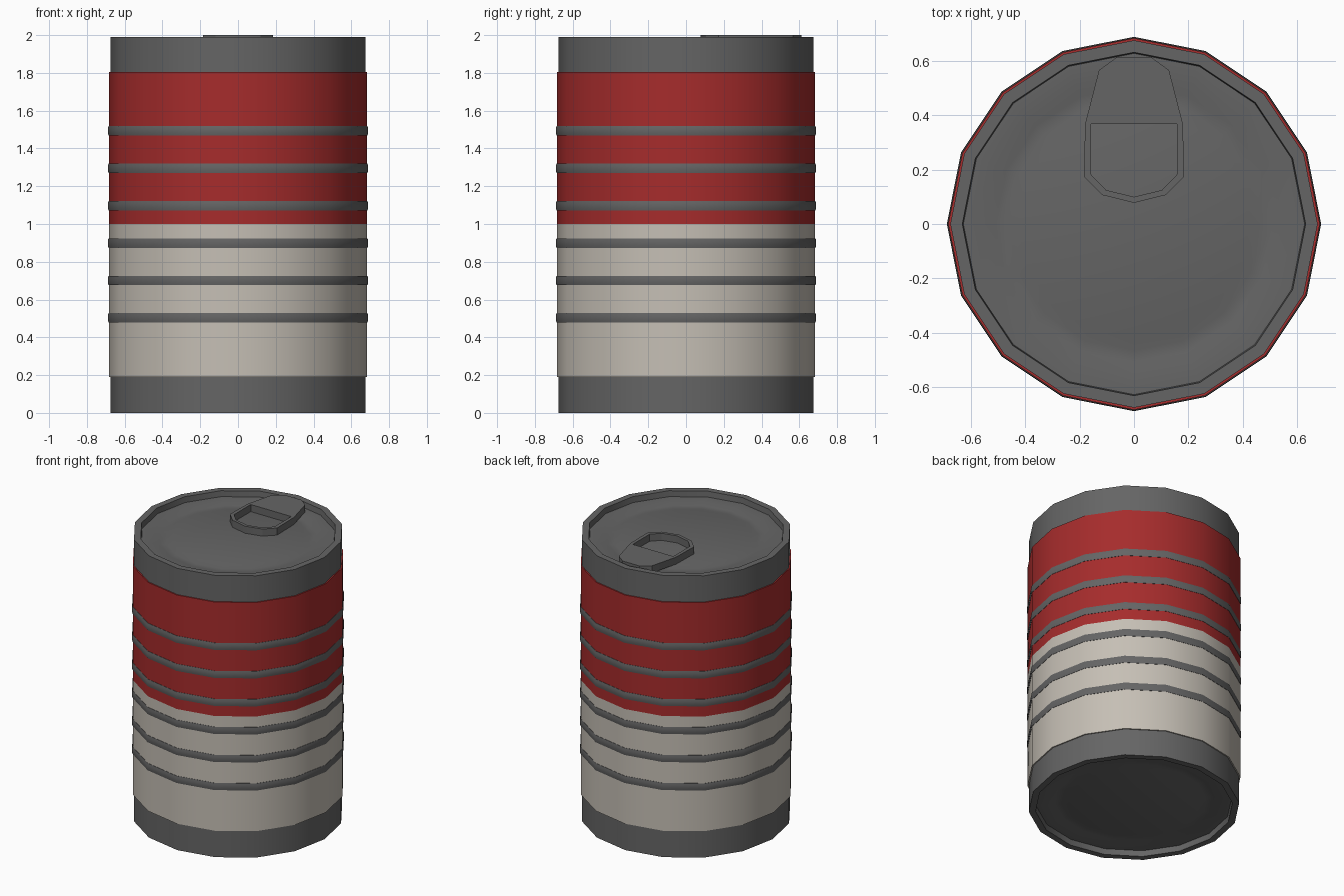
import bpy, bmesh, math

if "Cube" in bpy.data.objects:
    bpy.data.objects.remove(bpy.data.objects["Cube"])

SIDES = 16
HEIGHT = 1.99


def material(name, rgb):
    m = bpy.data.materials.new(name)
    m.diffuse_color = (*rgb, 1)
    m.use_nodes = True
    m.node_tree.nodes["Principled BSDF"].inputs["Base Color"].default_value = m.diffuse_color
    return m


METAL = material("dark_metal", (0.13, 0.13, 0.13))
RED = material("red_paint", (0.38, 0.025, 0.025))
CREAM = material("cream_paint", (0.56, 0.52, 0.46))


def finish(name, bm, mat):
    bmesh.ops.remove_doubles(bm, verts=bm.verts, dist=1e-5)
    bmesh.ops.recalc_face_normals(bm, faces=bm.faces)
    mesh = bpy.data.meshes.new(name)
    bm.to_mesh(mesh)
    bm.free()
    mesh.materials.append(mat)
    ob = bpy.data.objects.new(name, mesh)
    bpy.context.collection.objects.link(ob)
    bpy.ops.object.select_all(action='DESELECT')
    ob.select_set(True)
    bpy.context.view_layer.objects.active = ob
    bpy.ops.object.shade_smooth_by_angle(angle=math.radians(30))
    return ob


def lathe(name, profile, mat, closed=False):
    """Revolve (radius, z) points around the z axis."""
    bm = bmesh.new()
    verts = [bm.verts.new((r, 0, z)) for r, z in profile]
    pairs = list(zip(verts, verts[1:]))
    if closed:
        pairs.append((verts[-1], verts[0]))
    edges = [bm.edges.new(p) for p in pairs]
    bmesh.ops.spin(bm, geom=verts + edges, cent=(0, 0, 0), axis=(0, 0, 1),
                   angle=math.tau, steps=SIDES, use_merge=True)
    return finish(name, bm, mat)


# Can body: recessed lid with a pressed groove, repeated at the bottom
lid = [(0, 1.95), (0.425, 1.95), (0.465, 1.94), (0.51, 1.94), (0.55, 1.95),
       (0.628, 1.95), (0.632, HEIGHT), (0.676, HEIGHT)]
base = [(r, HEIGHT - z) for r, z in reversed(lid)]
lathe("can_body", lid + base, METAL)

# Two-tone painted wrap
for name, z0, z1, mat in (("lower_wrap", 0.19, 1.0, CREAM),
                          ("upper_wrap", 1.0, 1.805, RED)):
    lathe(name, [(0.67, z0), (0.684, z0), (0.684, z1), (0.67, z1)], mat, True)

# Raised ribs around the wall
for i in range(6):
    z = 0.503 + i * 0.198
    lathe(f"rib_{i + 1}", [(0.675, z - 0.025), (0.686, z - 0.025), (0.689, z - 0.01),
                           (0.689, z + 0.01), (0.686, z + 0.025), (0.675, z + 0.025)],
          METAL, True)

# Pull tab: solid nose at the rim and a finger loop
outer = [(0.066, 0.612), (0.129, 0.566), (0.18, 0.368), (0.184, 0.173), (0.118, 0.107), (0, 0.078)]
inner = [(0.158, 0.368), (0.158, 0.182), (0.103, 0.125), (0, 0.1)]
bm = bmesh.new()


def face(points):
    return bm.faces.new([bm.verts.new((x, y, 1.95)) for x, y in points])


def flip(points):
    return [(-x, y) for x, y in reversed(points)]


nose = outer[:3] + inner[:1]
face(nose + flip(nose))
for a, b, c, d in zip(outer[2:], outer[3:], inner[1:], inner):
    face([a, b, c, d])
    face(flip([a, b, c, d]))
bmesh.ops.remove_doubles(bm, verts=bm.verts, dist=1e-5)
top = bmesh.ops.extrude_face_region(bm, geom=bm.faces[:], use_keep_orig=True)
for v in top["geom"]:
    if isinstance(v, bmesh.types.BMVert):
        v.co.z = 2.0
finish("pull_tab", bm, METAL)
